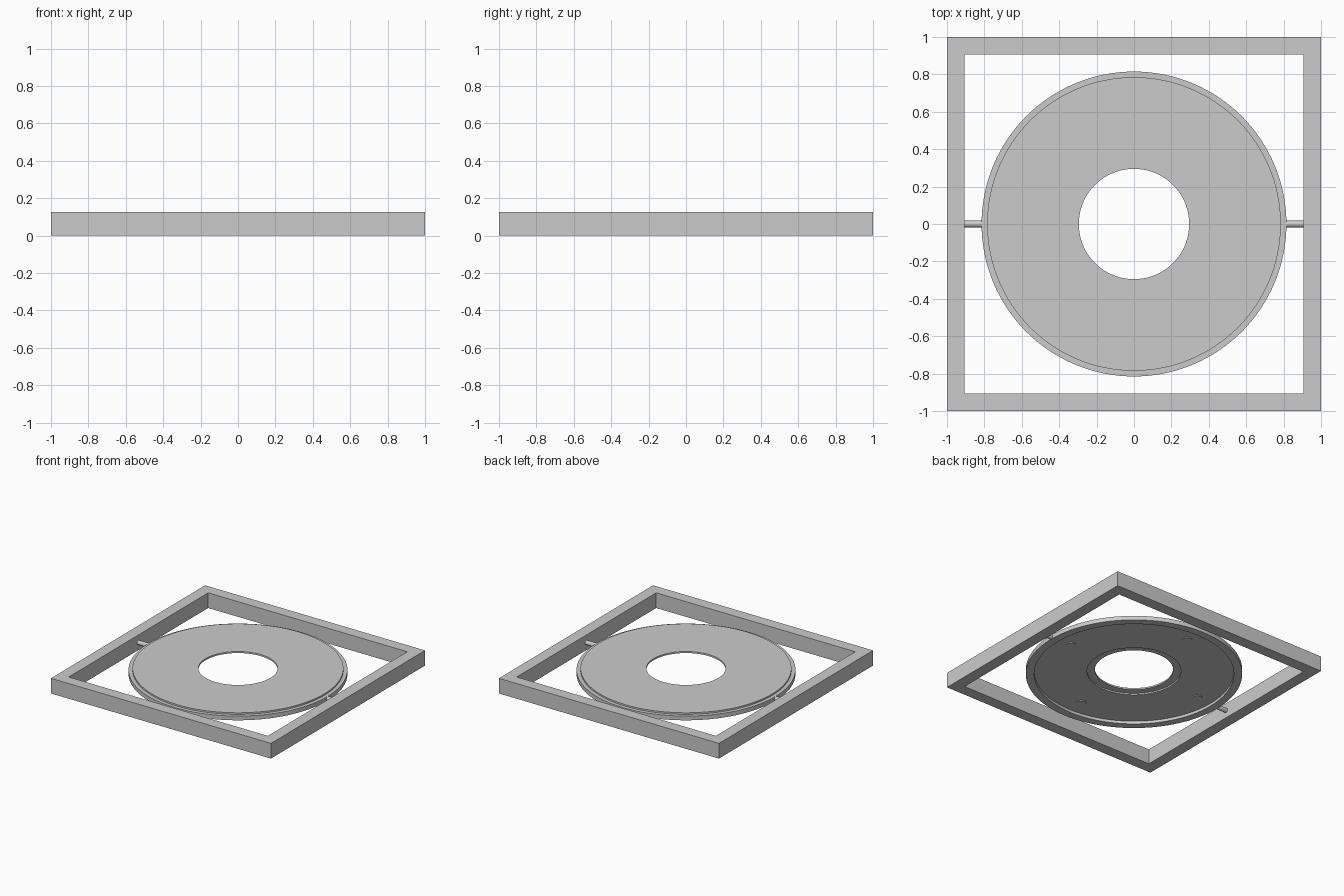
import bpy, bmesh, math
from mathutils import Matrix

cube = bpy.data.objects.get("Cube")
if cube:
    bpy.data.objects.remove(cube, do_unlink=True)

# One plain grey for everything
GREY = (0.6, 0.6, 0.6, 1)
mat = bpy.data.materials.new("plain_grey")
mat.use_nodes = True
mat.diffuse_color = GREY
mat.node_tree.nodes["Principled BSDF"].inputs["Base Color"].default_value = GREY


def finish(name, bm, smooth=False):
    bmesh.ops.recalc_face_normals(bm, faces=bm.faces)
    mesh = bpy.data.meshes.new(name)
    bm.to_mesh(mesh)
    bm.free()
    mesh.materials.append(mat)
    obj = bpy.data.objects.new(name, mesh)
    bpy.context.collection.objects.link(obj)
    if smooth:
        bpy.ops.object.select_all(action="DESELECT")
        obj.select_set(True)
        bpy.context.view_layer.objects.active = obj
        bpy.ops.object.shade_smooth_by_angle(angle=math.radians(30))
    return obj


def ring(name, profile, steps, turn=0.0):
    """Revolve a closed (radius, z) outline around the z axis."""
    bm = bmesh.new()
    loops = []
    for i in range(steps):
        a = turn + math.tau * i / steps
        loops.append([bm.verts.new((r * math.cos(a), r * math.sin(a), z)) for r, z in profile])
    n = len(profile)
    for i in range(steps):
        p, q = loops[i], loops[(i + 1) % steps]
        for j in range(n):
            k = (j + 1) % n
            bm.faces.new((p[j], q[j], q[k], p[k]))
    return finish(name, bm, steps > 8)


def cylinder(name, radius, depth, matrix, sides):
    bm = bmesh.new()
    bmesh.ops.create_cone(bm, cap_ends=True, segments=sides, radius1=radius,
                          radius2=radius, depth=depth, matrix=matrix)
    return finish(name, bm, True)


# Square frame: a four-sided ring
D = math.sqrt(2)
ring("square_frame", [(D, 0), (D, 0.125), (0.905 * D, 0.125), (0.905 * D, 0)], 4, math.pi / 4)

# Stepped disc with a centre hole, hollowed underneath
ring("stepped_disc", [
    (0.295, 0.093), (0.785, 0.093), (0.785, 0.08), (0.815, 0.08),
    (0.815, 0.045), (0.752, 0.045), (0.752, 0.068), (0.354, 0.068),
    (0.354, 0.08), (0.295, 0.08)], 128)

# Pivot pins joining the disc to the frame
for side, x in (("left", 0.86), ("right", -0.86)):
    cylinder(side + "_pivot_pin", 0.018, 0.10,
             Matrix.Translation((x, 0, 0.0625)) @ Matrix.Rotation(math.pi / 2, 4, "Y"), 24)

# Four small pads on the underside
for i in range(4):
    a = i * math.pi / 2
    cylinder("underside_pad_%d" % (i + 1), 0.04, 0.008,
             Matrix.Translation((0.62 * math.cos(a), 0.62 * math.sin(a), 0.067)), 24)
